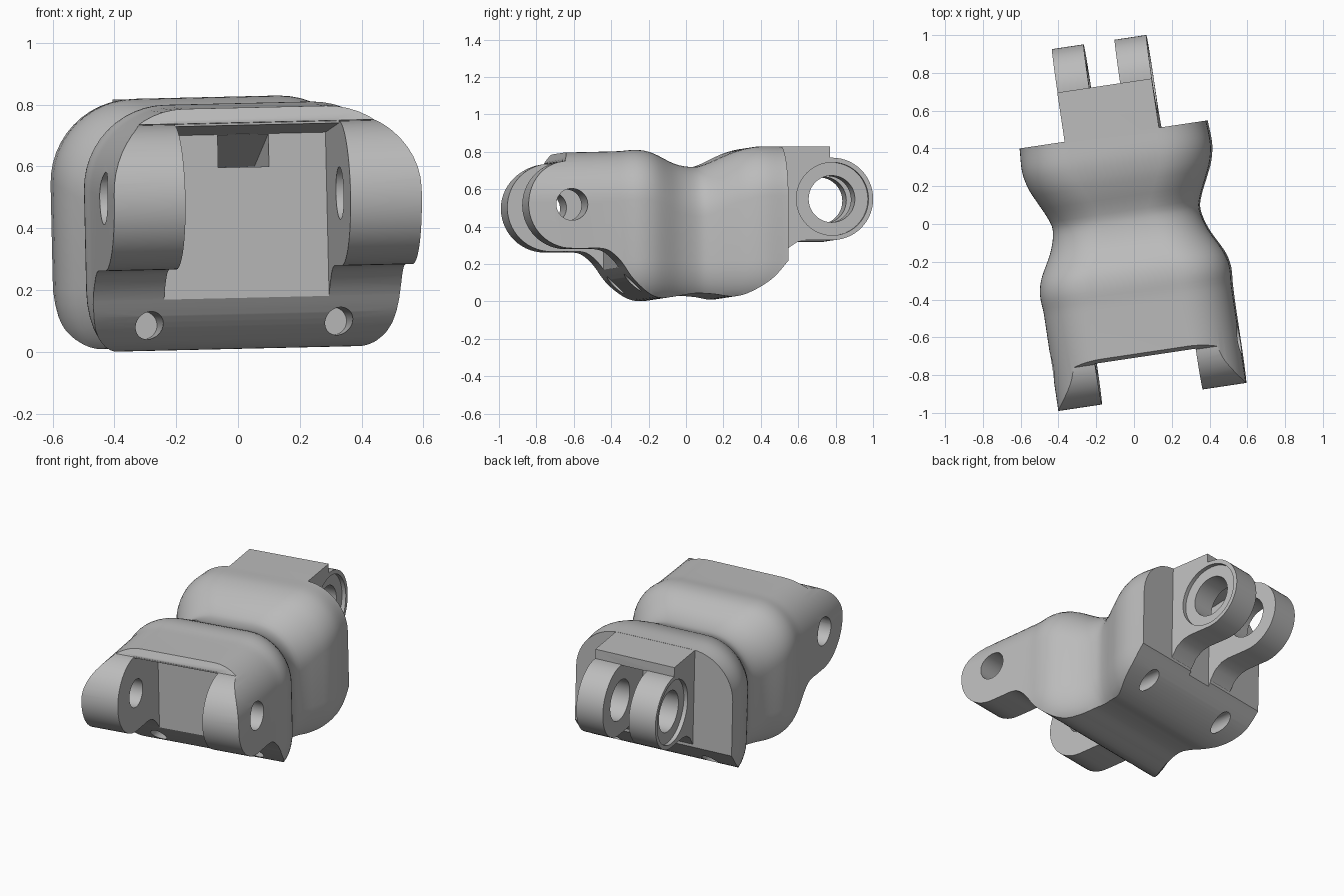
import bpy, bmesh, math
from mathutils import Matrix, Vector

cube = bpy.data.objects.get("Cube")
if cube:
    bpy.data.objects.remove(cube, do_unlink=True)

grey = bpy.data.materials.new("light_grey")
grey.use_nodes = True
grey.diffuse_color = (0.5, 0.5, 0.5, 1)
grey.node_tree.nodes["Principled BSDF"].inputs["Base Color"].default_value = (0.5, 0.5, 0.5, 1)


def finish(bm, name):
    bmesh.ops.recalc_face_normals(bm, faces=bm.faces)
    mesh = bpy.data.meshes.new(name)
    bm.to_mesh(mesh)
    bm.free()
    mesh.materials.append(grey)
    ob = bpy.data.objects.new(name, mesh)
    bpy.context.collection.objects.link(ob)
    return ob


def loft(rings, name):
    bm = bmesh.new()
    loops = [[bm.verts.new(p) for p in ring] for ring in rings]
    n = len(loops[0])
    for a, b in zip(loops, loops[1:]):
        for i in range(n):
            j = (i + 1) % n
            bm.faces.new((a[i], a[j], b[j], b[i]))
    bm.faces.new(loops[0])
    bm.faces.new(loops[-1])
    return finish(bm, name)


def prism(profile, half, name):
    """Side profile of (y, z) points extruded across x."""
    return loft([[(x, y, z) for y, z in profile] for x in (-half, half)], name)


def cylinder(centre, radius, length, axis, name):
    bm = bmesh.new()
    bmesh.ops.create_cone(bm, cap_ends=True, segments=48, radius1=radius, radius2=radius, depth=length)
    turn = Matrix.Rotation(math.pi / 2, 4, 'Y' if axis == 'X' else 'X')
    bm.transform(Matrix.Translation(Vector(centre)) @ turn)
    return finish(bm, name)


def combine(target, tool, operation):
    mod = target.modifiers.new(operation.lower(), 'BOOLEAN')
    mod.object, mod.operation, mod.solver = tool, operation, 'EXACT'
    bpy.context.view_layer.objects.active = target
    bpy.ops.object.modifier_apply(modifier=mod.name)
    bpy.data.objects.remove(tool, do_unlink=True)


def smooth(keys, t, k):
    """Cubic curve through column k of the keys."""
    def slope(i):
        a, b = keys[max(i - 1, 0)], keys[min(i + 1, len(keys) - 1)]
        return (b[k] - a[k]) / (b[0] - a[0])
    for i in range(len(keys) - 1):
        if t <= keys[i + 1][0] or i == len(keys) - 2:
            p, q = keys[i], keys[i + 1]
            h = q[0] - p[0]
            s = (t - p[0]) / h
            return ((1 + 2 * s) * (1 - s) ** 2 * p[k] + s * (1 - s) ** 2 * h * slope(i)
                    + s * s * (3 - 2 * s) * q[k] + s * s * (s - 1) * h * slope(i + 1))


def arc(cy, cz, r, start, end, steps=28):
    angles = [math.radians(start + (end - start) * i / steps) for i in range(steps + 1)]
    return [(cy + r * math.cos(a), cz + r * math.sin(a)) for a in angles]


def section(y, w, top):
    """Rounded cross-section with a wide top radius and tapered lower corners."""
    half = [(w - 0.13 + dx, z) for dx, z in
            ((0.13 * math.sin(a), 0.2 - 0.22 * math.cos(a))
             for a in (math.pi / 2 * i / 8 for i in range(9)))]
    half += arc(w - 0.27, top - 0.27, 0.27, 0, 90, 12)
    return [(x, y, z) for x, z in half] + [(-x, y, z) for x, z in reversed(half)]


# Waisted body: position, half width, top height
shape = [(-0.95, 0.503, 0.78), (-0.7, 0.503, 0.783), (-0.4, 0.503, 0.79), (-0.3, 0.508, 0.797),
         (-0.22, 0.49, 0.785), (-0.08, 0.42, 0.725), (0.03, 0.392, 0.708), (0.1, 0.41, 0.727),
         (0.19, 0.452, 0.768), (0.27, 0.487, 0.798), (0.36, 0.505, 0.815), (0.485, 0.5, 0.815),
         (0.6, 0.5, 0.815)]
stations = [-0.95, -0.8, -0.6] + [-0.45 + 0.025 * i for i in range(38)] + [0.6]
body = loft([section(y, smooth(shape, y, 1), smooth(shape, y, 2)) for y in stations], "link_body")

# Trim to the side outline: rounded front knuckle, two-lobed belly, flat back
belly = [(-0.6, 0.265), (-0.53, 0.265), (-0.48, 0.25), (-0.42, 0.195), (-0.36, 0.11), (-0.27, 0.03),
         (-0.2, 0.003), (-0.1, 0.012), (0, 0.028), (0.1, 0.024), (0.2, 0.01), (0.28, 0.03),
         (0.4, 0.105), (0.485, 0.2)]
low = [-0.6 + 1.085 * i / 60 for i in range(61)]
outline = (arc(-0.685, 0.5, 0.235, 92, 270) + [(y, smooth(belly, y, 1)) for y in low]
           + [(0.485, 1), (-0.68, 1), (-0.68, 0.787), (-0.705, 0.736)])
combine(body, prism(outline, 0.8, "outline_trim"), 'INTERSECT')

# Rear hinge block with rounded knuckle
rear = ([(0.4, 0.25), (0.4, 0.814), (0.748, 0.814), (0.748, 0.755)] + arc(0.76, 0.535, 0.22, 90, -90)
        + [(0.62, 0.315), (0.57, 0.305), (0.525, 0.275), (0.48, 0.21)])
combine(body, prism(rear, 0.2525, "rear_hinge"), 'UNION')

# Gaps between the front and rear knuckle pairs, and the wedge pocket
front_gap = [(-0.4, -0.1), (-0.4, 0.697), (-0.7, 0.727), (-0.71, 0.9), (-1.1, 0.9), (-1.1, -0.1)]
rear_gap = [(0.47, -0.1), (0.47, 0.7), (0.747, 0.75), (0.76, 0.9), (1.1, 0.9), (1.1, -0.1)]
pocket = [(-0.45, 0.59), (-0.08, 0.59), (-0.4, 0.696), (-0.45, 0.696)]
for profile, half in ((front_gap, 0.27), (rear_gap, 0.083), (pocket, 0.083)):
    combine(body, prism(profile, half, "gap_cutter"), 'DIFFERENCE')

# Pin holes and the shallow outer recesses of the rear knuckles
combine(body, cylinder((0, -0.685, 0.5), 0.085, 1.4, 'X', "front_pin_cutter"), 'DIFFERENCE')
combine(body, cylinder((0, 0.76, 0.535), 0.125, 0.8, 'X', "rear_pin_cutter"), 'DIFFERENCE')
for side in (-1, 1):
    combine(body, cylinder((side * 0.328, 0.76, 0.535), 0.195, 0.2, 'X', "recess_cutter"), 'DIFFERENCE')
    # Cord holes in the lower slopes
    for y in (-0.4, 0.45):
        combine(body, cylinder((side * 0.31, y, 0.085), 0.045, 0.4, 'Y', "cord_cutter"), 'DIFFERENCE')

# Set the slight turn and tilt of the part
body.data.transform(Matrix.Rotation(math.radians(8.5), 4, 'Z')
                    @ Matrix.Translation((-0.028, 0, 0.008))
                    @ Matrix.Rotation(math.radians(-1.3), 4, 'Y'))
bpy.ops.object.select_all(action='DESELECT')
body.select_set(True)
bpy.context.view_layer.objects.active = body
bpy.ops.object.shade_smooth_by_angle(angle=math.radians(30))
